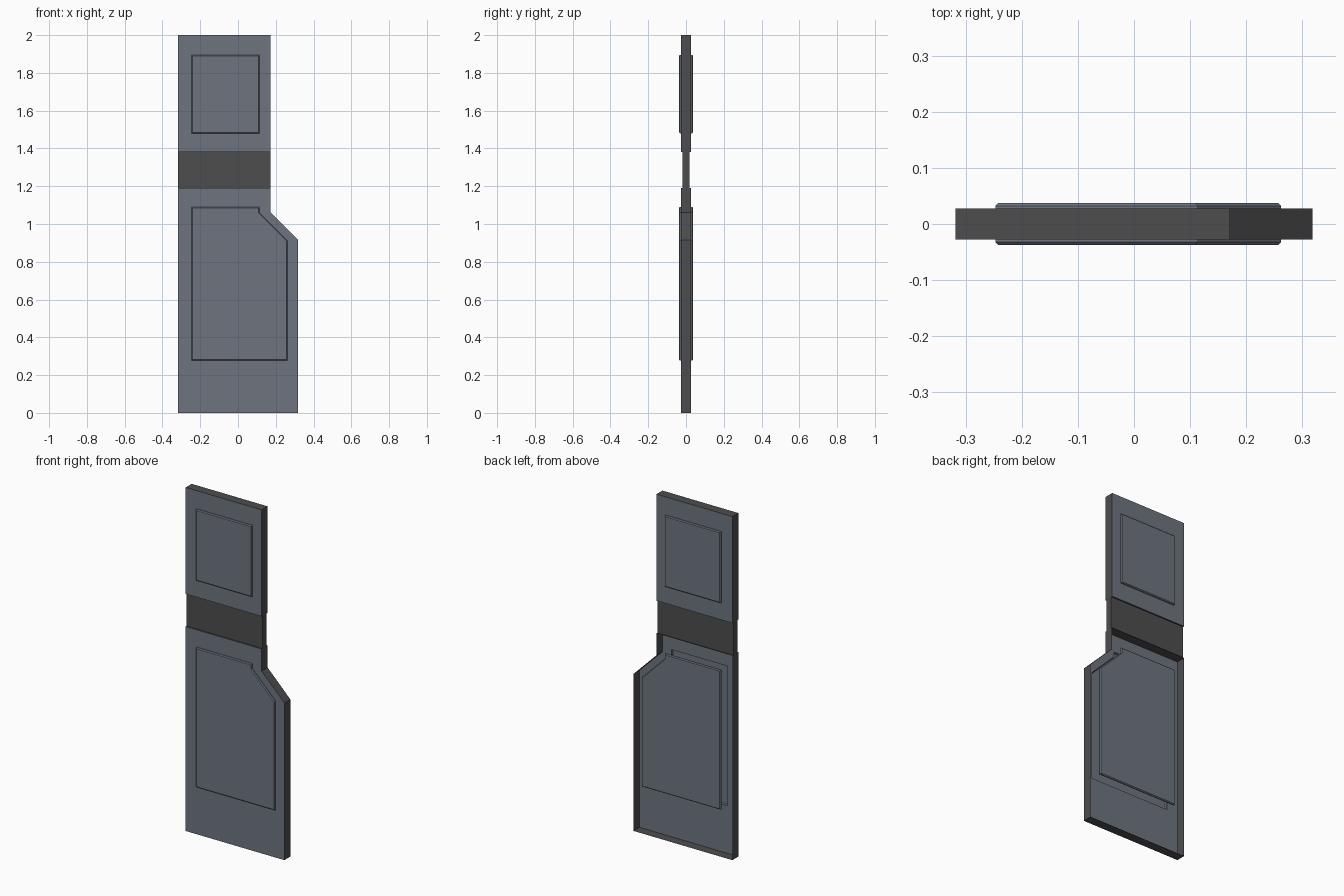
import bpy, bmesh
from mathutils import Vector

cube = bpy.data.objects.get("Cube")
if cube:
    bpy.data.objects.remove(cube, do_unlink=True)

HALF = 0.0275    # half thickness of the door leaf
BAND = 0.019     # half thickness of the recessed band


def material(name, color):
    m = bpy.data.materials.new(name)
    m.use_nodes = True
    m.diffuse_color = (*color, 1)
    bsdf = next(n for n in m.node_tree.nodes if n.type == 'BSDF_PRINCIPLED')
    bsdf.inputs["Base Color"].default_value = (*color, 1)
    return m


slate = material("slate grey", (0.156, 0.175, 0.212))
dark = material("dark grey", (0.075, 0.075, 0.075))


def finish(name, bm, mats):
    mesh = bpy.data.meshes.new(name)
    bm.to_mesh(mesh)
    bm.free()
    for m in mats:
        mesh.materials.append(m)
    obj = bpy.data.objects.new(name, mesh)
    bpy.context.collection.objects.link(obj)
    return obj


def loop(bm, outline, y):
    return [bm.verts.new((x, y, z)) for x, z in outline]


def sheet(bm, verts, hole, side):
    """Flat face on one side of the leaf, with an opening behind its raised panel."""
    rings = [verts] + ([loop(bm, hole, side * HALF)] if hole else [])
    edges = []
    for ring in rings:
        for a, b in zip(ring, ring[1:] + ring[:1]):
            edges.append(bm.edges.get((a, b)) or bm.edges.new((a, b)))
    bmesh.ops.triangle_fill(bm, edges=edges, use_beauty=True, normal=Vector((0, side, 0)))


def leaf(name, outline, hole, half, sides, mats):
    bm = bmesh.new()
    front, back = loop(bm, outline, -half), loop(bm, outline, half)
    n = len(outline)
    for i in range(n):
        j = (i + 1) % n
        bm.faces.new((front[i], front[j], back[j], back[i]))
    for side in sides:
        sheet(bm, front if side < 0 else back, hole, side)
    # edges of the leaf are dark, broad faces take the first colour
    bm.normal_update()
    for f in bm.faces:
        f.material_index = 0 if abs(f.normal.y) > 0.5 else len(mats) - 1
    return finish(name, bm, mats)


def raised_panel(name, outline, side):
    """Thin panel standing proud of the leaf with a chamfered rim."""
    bm = bmesh.new()
    base, rim = loop(bm, outline, side * HALF), loop(bm, outline, side * (HALF + 0.005))
    n = len(outline)
    for i in range(n):
        j = (i + 1) % n
        quad = (base[i], base[j], rim[j], rim[i])
        bm.faces.new(quad if side > 0 else quad[::-1])
    cap = bm.faces.new(rim[::-1] if side > 0 else rim)
    cap.normal_update()
    if cap.normal.y * side < 0:
        cap.normal_flip()
    bmesh.ops.inset_region(bm, faces=[cap], thickness=0.005, depth=0.005,
                           use_even_offset=True, use_boundary=True)
    bmesh.ops.recalc_face_normals(bm, faces=bm.faces)
    return finish(name, bm, [slate])


def rect(x0, x1, z0, z1):
    return [(x0, z0), (x1, z0), (x1, z1), (x0, z1)]


LEFT, RIGHT, STEP = -0.318, 0.318, 0.171
upper = rect(LEFT, STEP, 1.38, 2.0)
band = rect(LEFT, STEP, 1.19, 1.38)
lower = [(LEFT, 0), (RIGHT, 0), (RIGHT, 0.915), (STEP, 1.062), (STEP, 1.19), (LEFT, 1.19)]
upper_panel = rect(-0.247, 0.114, 1.48, 1.895)
lower_panel = [(-0.247, 0.277), (0.262, 0.277), (0.262, 0.912),
               (0.114, 1.06), (0.114, 1.09), (-0.247, 1.09)]

# Door leaf: closed top section, recessed band, lower section open at the back
leaf("upper_leaf", upper, upper_panel, HALF, (-1, 1), [slate, dark])
leaf("recessed_band", band, None, BAND, (-1, 1), [dark])
leaf("lower_leaf", lower, lower_panel, HALF, (-1,), [slate, dark])

# Raised panels on both sides
for side, word in ((-1, "front"), (1, "back")):
    raised_panel(f"upper_{word}_panel", upper_panel, side)
    raised_panel(f"lower_{word}_panel", lower_panel, side)
